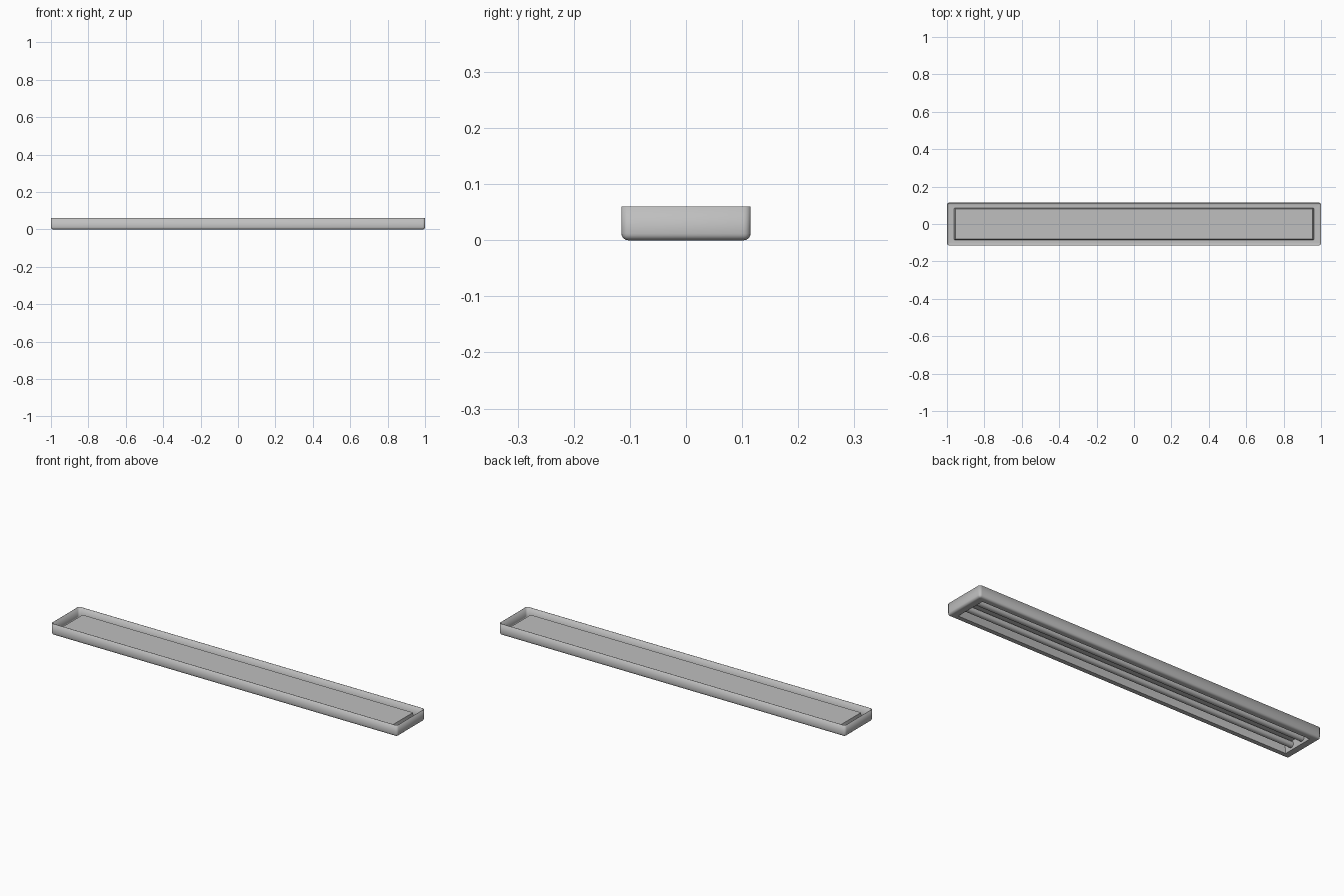
import bpy, bmesh, math
from mathutils import Matrix

cube = bpy.data.objects.get("Cube")
if cube:
    bpy.data.objects.remove(cube, do_unlink=True)

grey = bpy.data.materials.new("grey_metal")
grey.use_nodes = True
COLOUR = (0.52, 0.52, 0.52, 1)
grey.diffuse_color = COLOUR
grey.node_tree.nodes["Principled BSDF"].inputs["Base Color"].default_value = COLOUR


def finish(name, bm):
    mesh = bpy.data.meshes.new(name)
    bm.to_mesh(mesh)
    bm.free()
    obj = bpy.data.objects.new(name, mesh)
    bpy.context.collection.objects.link(obj)
    mesh.materials.append(grey)
    bpy.ops.object.select_all(action='DESELECT')
    obj.select_set(True)
    bpy.context.view_layer.objects.active = obj
    bpy.ops.object.shade_smooth_by_angle(angle=math.radians(35))
    return obj


def rounded_loop(bm, hx, hy, z, r, steps=4):
    """Counter-clockwise ring of vertices around a rounded rectangle."""
    ring = []
    for q, (sx, sy) in enumerate([(1, 1), (-1, 1), (-1, -1), (1, -1)]):
        for i in range(steps + 1):
            a = (q + i / steps) * math.pi / 2
            ring.append(bm.verts.new((sx * (hx - r) + r * math.cos(a),
                                      sy * (hy - r) + r * math.sin(a), z)))
    return ring


# Housing: thin tray with rounded lower edge and a recess pressed up from below
HX, HY, HEIGHT, EDGE, CORNER = 1.0, 0.115, 0.06, 0.012, 0.013
bm = bmesh.new()
rings = [rounded_loop(bm, HX, HY, HEIGHT, CORNER)]
for i in range(6):
    a = i / 5 * math.pi / 2
    inset = EDGE * (1 - math.cos(a))
    rings.append(rounded_loop(bm, HX - inset, HY - inset,
                              EDGE * (1 - math.sin(a)), CORNER - inset))
rings.append(rounded_loop(bm, 0.960, 0.084, 0, 0.001))
rings.append(rounded_loop(bm, 0.953, 0.080, 0.040, 0.001))
for upper, lower in zip(rings, rings[1:]):
    n = len(upper)
    for i in range(n):
        j = (i + 1) % n
        bm.faces.new((lower[i], lower[j], upper[j], upper[i]))
bm.faces.new(rings[-1][::-1])
housing = finish("housing", bm)
shell = housing.modifiers.new("sheet_thickness", 'SOLIDIFY')
shell.thickness = 0.002
shell.offset = -1

# Two long tubes inside the recess
for side, y in (("front", -0.037), ("back", 0.037)):
    bm = bmesh.new()
    bmesh.ops.create_cone(bm, cap_ends=True, segments=20, radius1=0.015,
                          radius2=0.015, depth=1.908,
                          matrix=Matrix.Translation((0, y, 0.022))
                          @ Matrix.Rotation(math.pi / 2, 4, 'Y'))
    finish(side + "_tube", bm)
